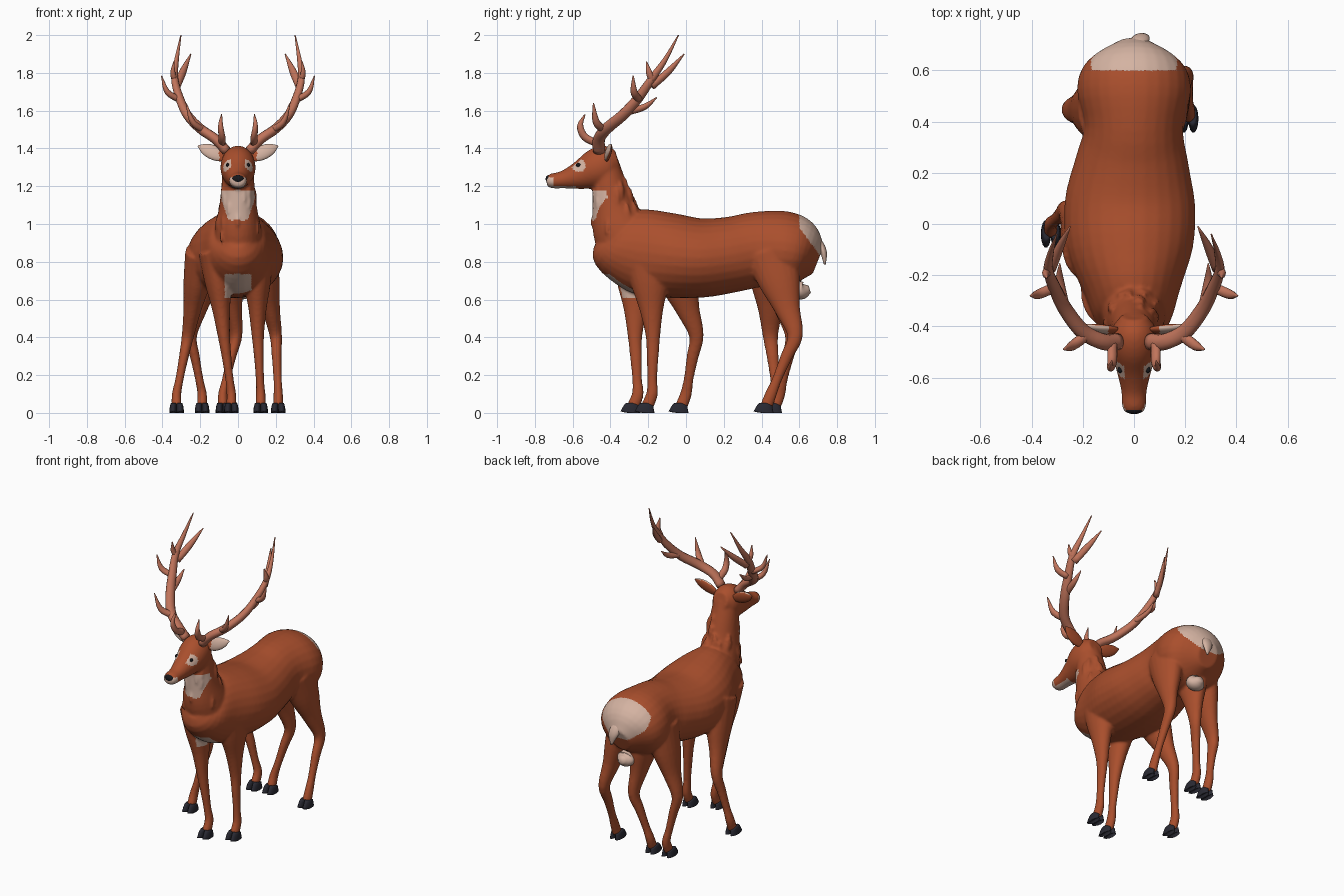
import bpy, bmesh, math, random
from mathutils import Vector

if "Cube" in bpy.data.objects:
    bpy.data.objects.remove(bpy.data.objects["Cube"])

random.seed(4)


def material(name, rgb):
    m = bpy.data.materials.new(name)
    m.diffuse_color = (*rgb, 1)
    m.use_nodes = True
    m.node_tree.nodes["Principled BSDF"].inputs["Base Color"].default_value = m.diffuse_color
    return m


BROWN = material("red brown coat", (0.40, 0.078, 0.026))
CREAM = material("cream fur", (0.66, 0.45, 0.36))
HORN = material("antler tan", (0.53, 0.175, 0.105))
HOOF = material("hoof slate", (0.022, 0.022, 0.032))
BLACK = material("nose black", (0.008, 0.008, 0.01))


def spline(stations, steps):
    """Catmull-Rom through stations (x, y, z, half width, half depth)."""
    pts = [Vector(s) for s in stations]
    pts = [pts[0] * 2 - pts[1]] + pts + [pts[-1] * 2 - pts[-2]]
    out = []
    for i in range(1, len(pts) - 2):
        a, b, c, d = pts[i - 1:i + 3]
        for k in range(steps):
            t = k / steps
            out.append((b * 2 + (c - a) * t + (a * 2 - b * 5 + c * 4 - d) * t * t
                        + (b * 3 - a - c * 3 + d) * t ** 3) * 0.5)
    return out + [pts[-2]]


def tube(bm, stations, ref=(1, 0, 0), n=20, steps=4):
    """Loft of elliptical rings along a smooth path."""
    st = spline(stations, steps)
    pos = [Vector(s[:3]) for s in st]
    rings = []
    for i, s in enumerate(st):
        tan = (pos[min(i + 1, len(pos) - 1)] - pos[max(i - 1, 0)]).normalized()
        w = Vector(ref)
        w = (w - tan * w.dot(tan)).normalized()
        d = tan.cross(w)
        rings.append([bm.verts.new(pos[i] + w * max(s[3], 0.001) * math.cos(a)
                                   + d * max(s[4], 0.001) * math.sin(a))
                      for a in (2 * math.pi * k / n for k in range(n))])
    for r, q in zip(rings, rings[1:]):
        for k in range(n):
            bm.faces.new((r[k], r[(k + 1) % n], q[(k + 1) % n], q[k]))
    bm.faces.new(rings[0])
    bm.faces.new(rings[-1])


def ball(bm, c, r):
    res = bmesh.ops.create_uvsphere(bm, u_segments=20, v_segments=12, radius=1)
    for v in res["verts"]:
        v.co = Vector([v.co[i] * r[i] + c[i] for i in range(3)])


def paint(me, rule):
    for p in me.polygons:
        p.use_smooth = True
        if rule:
            p.material_index = rule(p.center, p.normal)


def finish(name, bm, mats, rule=None):
    bmesh.ops.recalc_face_normals(bm, faces=bm.faces)
    me = bpy.data.meshes.new(name)
    bm.to_mesh(me)
    bm.free()
    ob = bpy.data.objects.new(name, me)
    bpy.context.collection.objects.link(ob)
    for m in mats:
        me.materials.append(m)
    paint(me, rule)
    return ob


# torso, neck and head as rows of (y, z, half width, half depth)
TORSO = [(-.44, .93, .06, .07), (-.385, .885, .14, .155), (-.27, .86, .185, .22), (-.10, .835, .245, .225),
         (.08, .82, .255, .21), (.25, .84, .22, .20), (.38, .865, .193, .20), (.52, .86, .222, .207),
         (.62, .84, .192, .175), (.70, .81, .07, .08)]
NECK = [(-.30, .88, .14, .17), (-.355, .99, .12, .145), (-.385, 1.09, .10, .112),
        (-.405, 1.2, .088, .092), (-.43, 1.32, .08, .075)]
HEAD = [(-.36, 1.338, .05, .055), (-.41, 1.322, .085, .10), (-.48, 1.29, .092, .105),
        (-.565, 1.257, .07, .075), (-.65, 1.235, .05, .047), (-.71, 1.228, .047, .039),
        (-.738, 1.226, .034, .026)]
body = bmesh.new()
for rows, lean in ((TORSO, -.02), (NECK, 0), (HEAD, 0)):
    tube(body, [(lean * max(0, 1 - abs(r[0]) * 2.5), *r) for r in rows], n=28)

# legs: one thickness profile (z, half width, half depth) along hip, knee and ankle
LEG = [(.85, .09, .135), (.69, .072, .103), (.55, .048, .064), (.41, .033, .039),
       (.30, .026, .032), (.18, .022, .026), (.10, .025, .031), (.035, .027, .033)]
JOINTS = [((-.12, -.26), (-.075, -.27), (-.035, -.255)),
          ((.10, -.20), (.105, -.175), (.12, -.18)),
          ((-.19, -.09), (-.265, .055), (-.325, 0)),
          ((.12, .45), (.20, .578), (.213, .45)),
          ((-.13, .45), (-.25, .447), (-.19, .48)),
          ((-.06, .47), (-.01, .565), (-.08, .495))]
feet = []
for hip, knee, ankle in JOINTS:
    hip, knee, ankle = Vector(hip), Vector(knee), Vector(ankle)
    rows = []
    for z, w, d in LEG:
        if z > .4:
            p = hip.lerp(knee, (.85 - z) / .44)
        else:
            p = knee.lerp(ankle, min(1, (.41 - z) / .31))
        toe = .025 if z < .05 else 0
        rows.append((p.x, p.y - toe, z, w, d * (1.06 if hip.y > 0 and z > .4 else 1)))
    tube(body, rows)
    feet.append(rows[-1][:2])

# neck fur tufts
for i in range(36):
    t, a = random.random(), random.uniform(0, 2 * math.pi)
    c = Vector((0, -.345 - .055 * t, .93 + .27 * t))
    r = Vector((math.cos(a) * (.125 - .037 * t), math.sin(a) * (.15 - .06 * t), 0))
    p, q = c + r * .9 + Vector((0, 0, .05)), c + r * 1.06 - Vector((0, 0, .04))
    tube(body, [(*p, .006, .006), (*((p + q) / 2), .012, .012), (*q, .004, .004)],
         ref=(.9, .3, .1), n=8, steps=2)

# fuse into one smooth skin
skin = finish("body", body, [])
mod = skin.modifiers.new("fuse", "REMESH")
mod.mode = "VOXEL"
mod.voxel_size = .0085
mod = skin.modifiers.new("relax", "SMOOTH")
mod.factor, mod.iterations = .5, 5
deps = bpy.context.evaluated_depsgraph_get()
fused = bpy.data.meshes.new_from_object(skin.evaluated_get(deps))
skin.modifiers.clear()
skin.data = fused
fused.materials.clear()
fused.materials.append(BROWN)
fused.materials.append(CREAM)


def coat(c, n):
    ax = abs(c.x)
    eye = ax > .035 and n.z < .72 and ((c.y + .568) / .037) ** 2 + ((c.z - 1.31) / .034) ** 2 < 1
    muzzle = (c.y < -.70 and c.z < 1.247) or (c.y < -.58 and c.z < 1.2)
    throat = 1.02 < c.z < 1.18 and c.y < -.41 and ax < .03 + .35 * (c.z - 1.02) + .02 and n.y < -.2
    chest = .61 < c.z < .735 and c.y < -.27 and ax < .07
    rump = c.y > .6 and c.z > .98 - (c.y - .6) * 1.35 and ax < .175
    return int(eye or muzzle or throat or chest or rump)


paint(fused, coat)

# cloven hooves, trimmed flat
hooves = bmesh.new()
for x, y in feet:
    for s in (-1, 1):
        tube(hooves, [(x + s * .019, y - .014, -.004, .02, .056), (x + s * .018, y - .007, .025, .019, .046),
                      (x + s * .014, y + .002, .048, .017, .034)], n=14, steps=3)
for v in hooves.verts:
    v.co.z = min(max(v.co.z, 0), .052)
finish("hooves", hooves, [HOOF])

# antlers: main beam and tines as (base radius, path), mirrored
BRANCHES = [
    (.028, [(.06, -.46, 1.385), (.12, -.46, 1.45), (.20, -.42, 1.505), (.27, -.33, 1.58),
            (.31, -.25, 1.67), (.335, -.18, 1.77), (.325, -.11, 1.87), (.302, -.04, 2.0)]),
    (.018, [(.085, -.465, 1.425), (.085, -.535, 1.46), (.092, -.56, 1.52), (.087, -.535, 1.58)]),
    (.018, [(.18, -.43, 1.495), (.24, -.475, 1.54), (.275, -.49, 1.64)]),
    (.017, [(.315, -.25, 1.66), (.375, -.275, 1.70), (.405, -.28, 1.785)]),
    (.016, [(.27, -.32, 1.59), (.29, -.22, 1.62), (.29, -.155, 1.67)]),
    (.015, [(.335, -.18, 1.76), (.345, -.195, 1.80), (.34, -.21, 1.86)]),
    (.018, [(.325, -.18, 1.73), (.29, -.09, 1.81), (.25, -.01, 1.90)]),
]
antlers = bmesh.new()
for s in (-1, 1):
    for r, path in BRANCHES:
        taper = [r * (1 - (i / (len(path) - 1)) ** 3) + .003 for i in range(len(path))]
        tube(antlers, [(p[0] * s, p[1], p[2], w * .85, w * 1.05) for p, w in zip(path, taper)],
             ref=(s, 0, -1), n=12)
finish("antlers", antlers, [HORN])

# ears with pale inner side, swelling then closing to a tip
ears = bmesh.new()
for s in (-1, 1):
    rows = []
    for i in range(6):
        t = i / 5
        w = .003 + .036 * math.sin(math.pi * (.15 + .85 * t)) ** .7 if i < 5 else .003
        rows.append((s * (.07 + .142 * t), -.415 + .02 * t * t, 1.352 + .062 * t, w, w * .45))
    tube(ears, rows, ref=(0, .25, 1))
finish("ears", ears, [BROWN, CREAM], lambda c, n: int((n.y < -.1 or n.z > .5) and abs(c.x) > .1))

# eyes and nose
face = bmesh.new()
for s in (-1, 1):
    ball(face, (s * .055, -.57, 1.312), (.009, .013, .01))
ball(face, (0, -.727, 1.238), (.033, .016, .021))
finish("eyes_and_nose", face, [BLACK])

# tail and pale underside between the hind legs
rear = bmesh.new()
tube(rear, [(0, .655, .93, .03, .02), (.015, .70, .90, .036, .022), (.03, .728, .85, .032, .018),
            (.037, .735, .785, .006, .005)])
tube(rear, [(.02, .55, .69, .02, .02), (.02, .585, .66, .055, .045), (.02, .615, .645, .058, .045),
            (.02, .655, .655, .02, .02)])
finish("tail_and_underside", rear, [CREAM])
